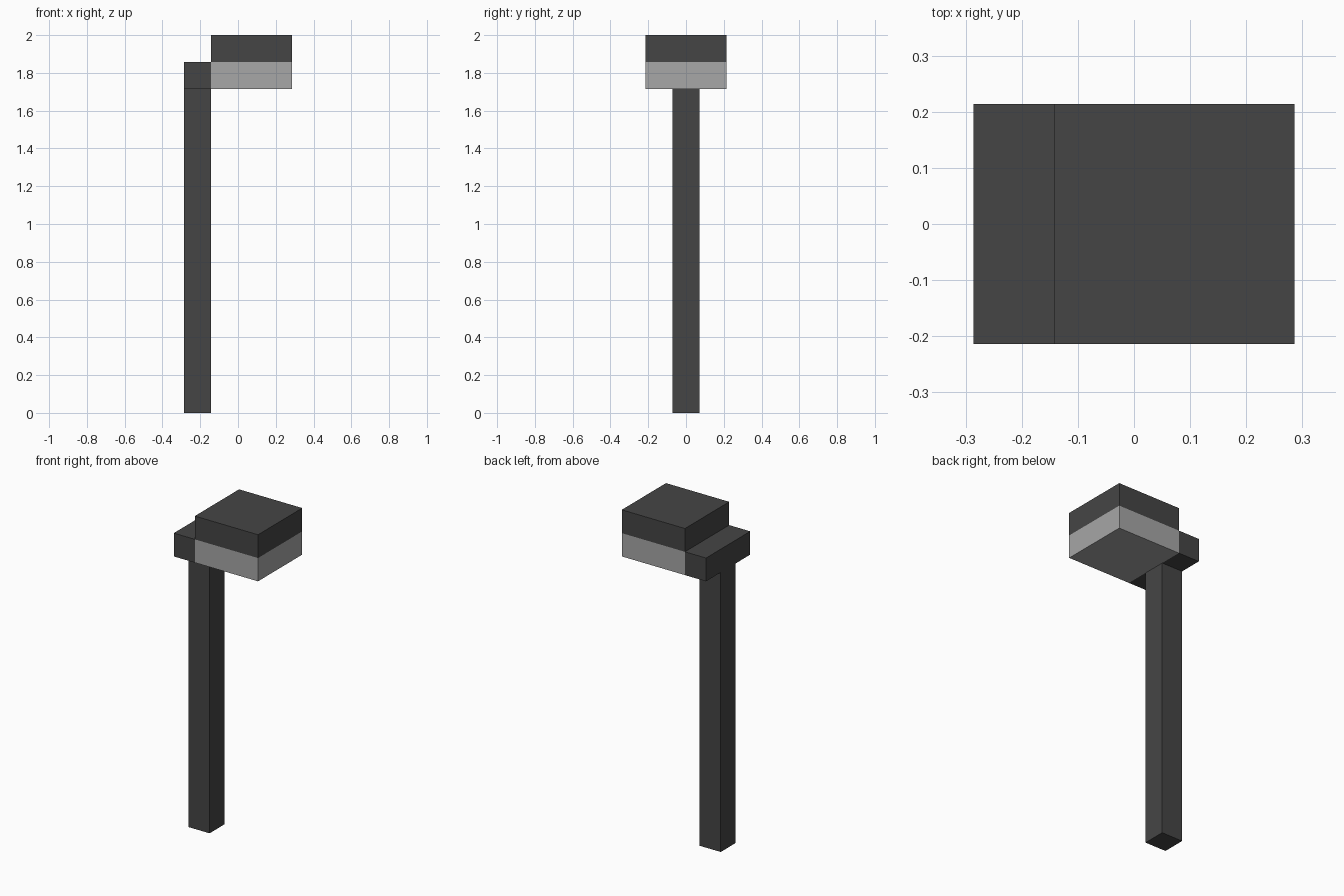
import bpy

if "Cube" in bpy.data.objects:
    bpy.data.objects.remove(bpy.data.objects["Cube"], do_unlink=True)

U = 1 / 7  # block size: the post is one unit wide and the whole lamp 14 high


def material(name, value):
    mat = bpy.data.materials.new(name)
    mat.use_nodes = True
    colour = (value, value, value, 1)
    mat.diffuse_color = colour
    mat.node_tree.nodes["Principled BSDF"].inputs["Base Color"].default_value = colour
    return mat


def box(name, low, high, mat):
    """Box between two corners given in block units."""
    centre = [(a + b) / 2 * U for a, b in zip(low, high)]
    bpy.ops.mesh.primitive_cube_add(size=1, location=centre)
    obj = bpy.context.object
    obj.name = obj.data.name = name
    obj.scale = [(b - a) * U for a, b in zip(low, high)]
    bpy.ops.object.transform_apply(location=False, rotation=False, scale=True)
    obj.data.materials.append(mat)
    return obj


dark = material("dark grey metal", 0.06)
light = material("light grey glass", 0.385)

# Upright and the crosspiece on top of it
box("post", (-2, -0.5, 0), (-1, 0.5, 12), dark)
box("bracket", (-2, -1.5, 12), (-1, 1.5, 13), dark)

# Lamp head reaching out to the side, with its cover
box("lamp", (-1, -1.5, 12), (2, 1.5, 13), light)
box("lamp_cover", (-1, -1.5, 13), (2, 1.5, 14), dark)
